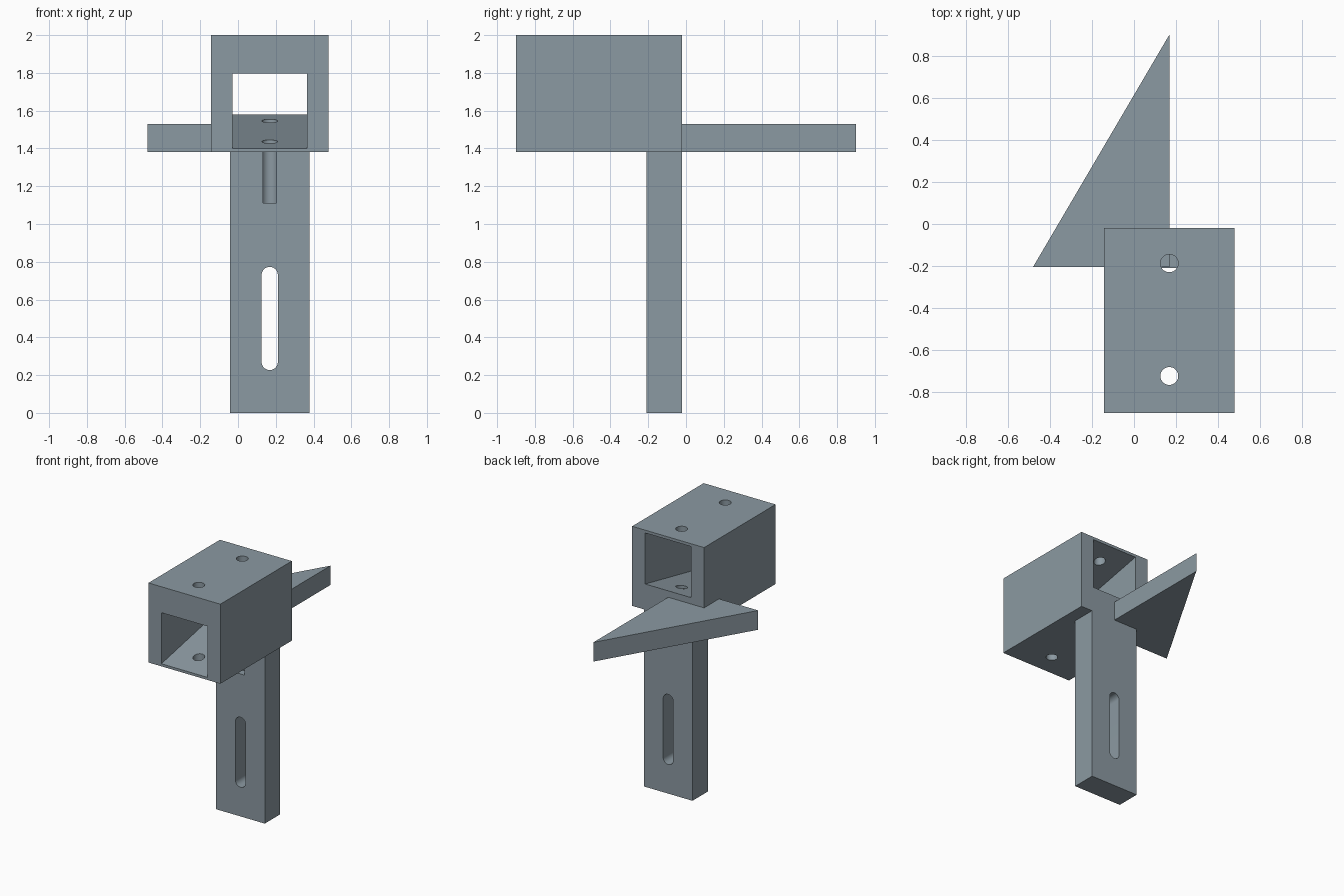
import bpy, bmesh, math
from mathutils import Vector

if "Cube" in bpy.data.objects:
    bpy.data.objects.remove(bpy.data.objects["Cube"])

CX = 0.168                      # shared centre line of block and leg
BACK, FRONT, LEG_FRONT = -0.02, -0.9, -0.21
BASE = 1.38                     # underside of block and plate

# Blue-grey steel
steel = bpy.data.materials.new("steel")
steel.diffuse_color = (0.26, 0.32, 0.36, 1)
steel.use_nodes = True
steel.node_tree.nodes["Principled BSDF"].inputs["Base Color"].default_value = steel.diffuse_color


def prism(name, points, direction):
    """Extrude a closed 3D outline along a direction."""
    bm = bmesh.new()
    face = bm.faces.new([bm.verts.new(p) for p in points])
    ext = bmesh.ops.extrude_face_region(bm, geom=[face])["geom"]
    verts = [v for v in ext if isinstance(v, bmesh.types.BMVert)]
    bmesh.ops.translate(bm, vec=Vector(direction), verts=verts)
    bmesh.ops.recalc_face_normals(bm, faces=bm.faces)
    mesh = bpy.data.meshes.new(name)
    bm.to_mesh(mesh)
    bm.free()
    mesh.materials.append(steel)
    obj = bpy.data.objects.new(name, mesh)
    bpy.context.collection.objects.link(obj)
    return obj


def box(name, x0, x1, y0, y1, z0, z1):
    return prism(name, [(x0, y0, z0), (x1, y0, z0), (x1, y1, z0), (x0, y1, z0)],
                 (0, 0, z1 - z0))


def drill(y, z0, z1, r=0.0425, n=48):
    ring = [(CX + r * math.cos(2 * math.pi * i / n),
             y + r * math.sin(2 * math.pi * i / n), z0) for i in range(n)]
    return prism("drill_cutter", ring, (0, 0, z1 - z0))


def cut(obj, cutter):
    cutter.hide_render = True
    mod = obj.modifiers.new("cut", "BOOLEAN")
    mod.operation, mod.solver, mod.object = "DIFFERENCE", "EXACT", cutter
    bpy.context.view_layer.objects.active = obj
    bpy.ops.object.modifier_apply(modifier=mod.name)
    bpy.data.objects.remove(cutter)


def smooth(obj):
    bpy.ops.object.select_all(action="DESELECT")
    obj.select_set(True)
    bpy.context.view_layer.objects.active = obj
    bpy.ops.object.shade_smooth_by_angle(angle=math.radians(30))


# Block with a square channel that rises towards the back
block = box("clamp_block", CX - 0.31, CX + 0.31, FRONT, BACK, BASE, 2.0)
floor = lambda y: 1.40 + (y - FRONT) * 0.18 / (BACK - FRONT)
y0, y1 = FRONT - 0.05, BACK + 0.05
cut(block, prism("channel_cutter",
                 [(CX - 0.198, y0, floor(y0)), (CX - 0.198, y1, floor(y1)),
                  (CX - 0.198, y1, floor(y1) + 0.398), (CX - 0.198, y0, floor(y0) + 0.398)],
                 (0.396, 0, 0)))

# Bolt holes through roof and floor
for y in (-0.187, -0.723):
    cut(block, drill(y, 1.3, 2.1))

# Leg with a rounded slot and the blind end of the rear bolt hole
leg = box("leg", CX - 0.21, CX + 0.21, LEG_FRONT, BACK, 0, BASE)
slot = []
for zc, start in ((0.73, 0), (0.27, math.pi)):
    for i in range(25):
        a = start + math.pi * i / 24
        slot.append((CX + 0.043 * math.cos(a), -0.4, zc + 0.043 * math.sin(a)))
cut(leg, prism("slot_cutter", slot, (0, 0.6, 0)))
cut(leg, drill(-0.187, 1.11, 1.5))

# Pointed side plate
prism("pointer_plate", [(-0.48, -0.204, BASE), (CX, -0.204, BASE), (CX, 0.9, BASE)],
      (0, 0, 0.15))

smooth(block)
smooth(leg)
